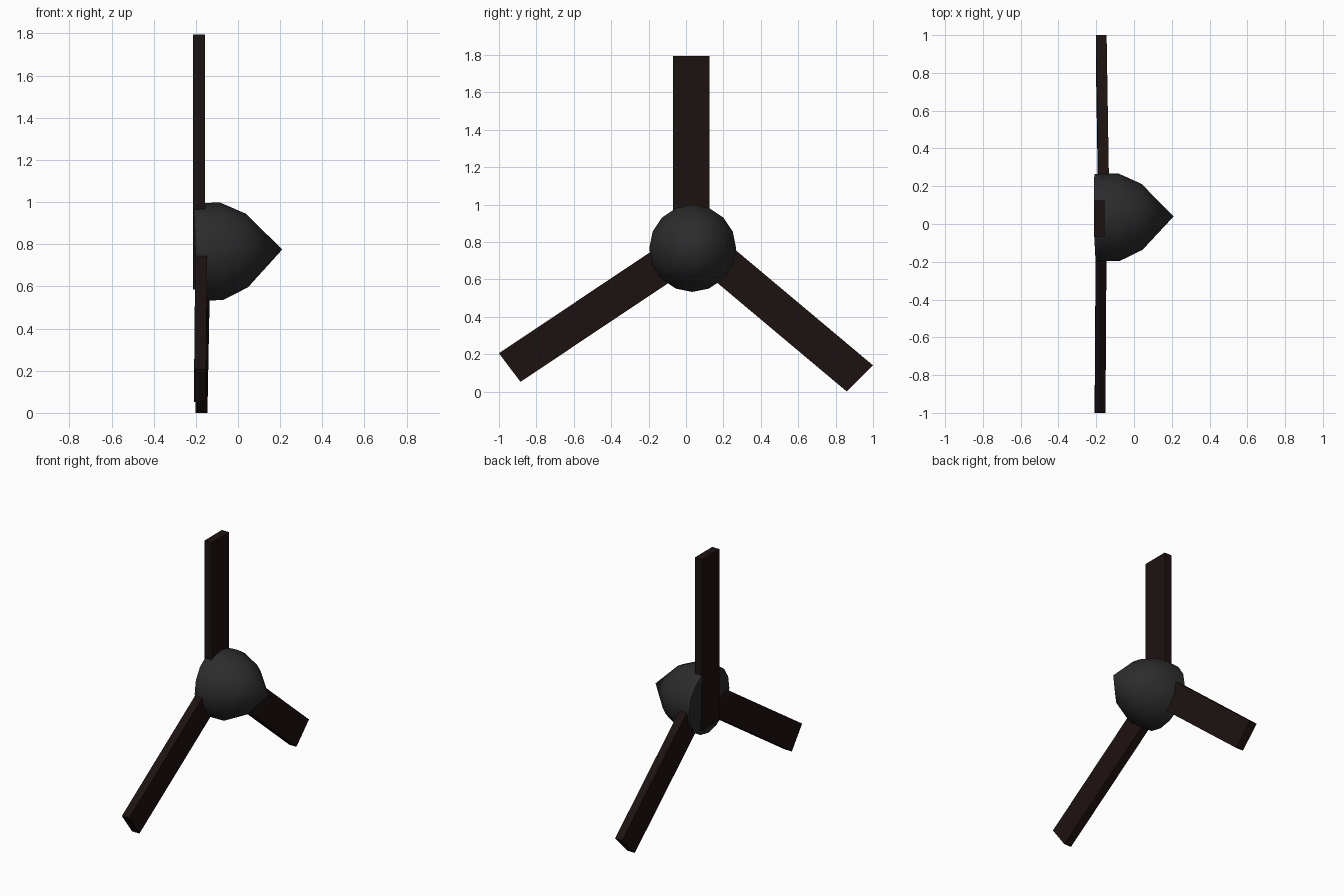
import bpy, bmesh, math
from mathutils import Vector

if "Cube" in bpy.data.objects:
    bpy.data.objects.remove(bpy.data.objects["Cube"])


def material(name, rgb):
    m = bpy.data.materials.new(name)
    m.diffuse_color = (*rgb, 1)
    m.use_nodes = True
    m.node_tree.nodes["Principled BSDF"].inputs["Base Color"].default_value = m.diffuse_color
    return m


def add_object(name, bm, mat):
    bmesh.ops.recalc_face_normals(bm, faces=bm.faces[:])
    me = bpy.data.meshes.new(name)
    bm.to_mesh(me)
    bm.free()
    me.materials.append(mat)
    ob = bpy.data.objects.new(name, me)
    bpy.context.collection.objects.link(ob)
    return ob


hub_mat = material("dark_grey", (0.025, 0.025, 0.025))
blade_mat = material("dark_brown", (0.012, 0.006, 0.005))

# Hub: sixteen-sided bullet turned about a very slightly tilted axis
back = Vector((-0.205, 0.034, 0.763))
tip = Vector((0.21, 0.04, 0.775))
axis = (tip - back).normalized()
u = axis.cross(Vector((0, 0, 1))).normalized()
v = u.cross(axis)
SIDES = 16
bm = bmesh.new()
rings = []
for d, r in [(0, 0.23), (0.125, 0.232), (0.247, 0.175)]:
    rings.append([bm.verts.new(back + axis * d + r * (u * math.cos(a) + v * math.sin(a)))
                  for a in (2 * math.pi * i / SIDES for i in range(SIDES))])
tip_vert = bm.verts.new(tip)
bm.faces.new(rings[0])
for i in range(SIDES):
    j = (i + 1) % SIDES
    for a, b in zip(rings, rings[1:]):
        bm.faces.new((a[i], a[j], b[j], b[i]))
    bm.faces.new((rings[-1][i], rings[-1][j], tip_vert))
hub = add_object("hub", bm, hub_mat)
bpy.context.view_layer.objects.active = hub
hub.select_set(True)
bpy.ops.object.shade_smooth_by_angle(angle=math.radians(60))


# Blades: flat bars, given by two outer (y, z) corners and the inward run
def blade(name, c1, c2, run, x_out, x_in, thick=0.057):
    bm = bmesh.new()
    ends = []
    for x, k in ((x_out, 0), (x_in, 1)):
        p, q = [(c[0] + run[0] * k, c[1] + run[1] * k) for c in (c1, c2)]
        ends.append([bm.verts.new((x + dx, *c)) for dx, c in
                     ((0, p), (0, q), (thick, q), (thick, p))])
    o, n = ends
    bm.faces.new(o)
    bm.faces.new(n)
    for i in range(4):
        j = (i + 1) % 4
        bm.faces.new((o[i], o[j], n[j], n[i]))
    add_object(name, bm, blade_mat)


blade("upper_blade", (-0.07, 1.795), (0.125, 1.795), (0, -1.21), -0.213, -0.213)
blade("right_blade", (1.0, 0.14), (0.86, 0.0), (-0.87, 0.73), -0.202, -0.188)
blade("left_blade", (-1.0, 0.205), (-0.885, 0.052), (0.95, 0.635), -0.208, -0.202)
